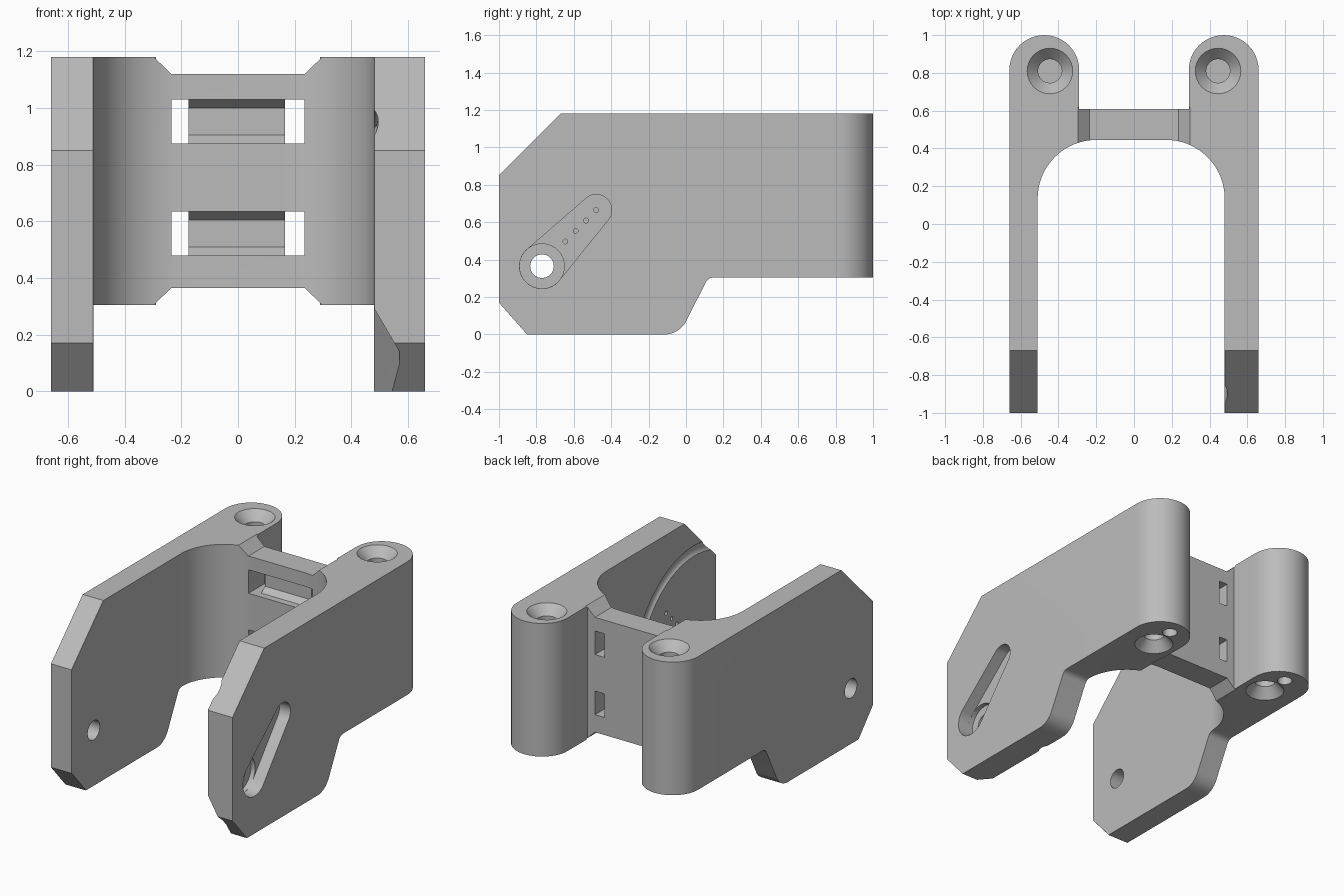
import bpy, bmesh, math
from mathutils import Vector, Matrix

cube = bpy.data.objects.get("Cube")
if cube:
    bpy.data.objects.remove(cube, do_unlink=True)

grey = bpy.data.materials.new("plain grey")
grey.use_nodes = True
colour = (0.5, 0.5, 0.5, 1)
grey.diffuse_color = colour
grey.node_tree.nodes["Principled BSDF"].inputs["Base Color"].default_value = colour


def to_object(bm, name):
    bmesh.ops.recalc_face_normals(bm, faces=bm.faces)
    mesh = bpy.data.meshes.new(name)
    bm.to_mesh(mesh)
    bm.free()
    mesh.materials.append(grey)
    obj = bpy.data.objects.new(name, mesh)
    bpy.context.collection.objects.link(obj)
    return obj


def arc(cx, cy, r, start, end, n=24):
    angles = [math.radians(start + (end - start) * i / n) for i in range(n + 1)]
    return [(cx + r * math.cos(a), cy + r * math.sin(a)) for a in angles]


def prism(name, outline, axis, lo, hi):
    """Extrude an outline along x (y,z points), y (x,z points) or z (x,y points)."""
    def place(p, d):
        return {"x": (d, *p), "y": (p[0], d, p[1]), "z": (*p, d)}[axis]
    bm = bmesh.new()
    face = bm.faces.new([bm.verts.new(place(p, lo)) for p in outline])
    new = bmesh.ops.extrude_face_region(bm, geom=[face])["geom"]
    shift = Vector(place((0, 0), hi - lo))
    bmesh.ops.translate(bm, vec=shift, verts=[v for v in new if isinstance(v, bmesh.types.BMVert)])
    return to_object(bm, name)


def hull(name, points):
    bm = bmesh.new()
    verts = [bm.verts.new(p) for p in points]
    bmesh.ops.convex_hull(bm, input=verts)
    return to_object(bm, name)


def lathe(name, profile, x, y):
    """Spin (radius, z) points round a vertical axis at x, y."""
    bm = bmesh.new()
    rings = [[bm.verts.new((px, py, z)) for px, py in arc(x, y, r, 0, 360, 32)[:-1]] for r, z in profile]
    for a, b in zip(rings, rings[1:]):
        for i in range(32):
            j = (i + 1) % 32
            bm.faces.new((a[i], a[j], b[j], b[i]))
    bm.faces.new(rings[0])
    bm.faces.new(rings[-1])
    return to_object(bm, name)


def combine(obj, tool, operation="DIFFERENCE"):
    mod = obj.modifiers.new("cut", "BOOLEAN")
    mod.operation = operation
    mod.solver = "EXACT"
    mod.object = tool
    bpy.context.view_layer.objects.active = obj
    bpy.ops.object.modifier_apply(modifier=mod.name)
    bpy.data.objects.remove(tool, do_unlink=True)


# Body: plan outline crossed with the side outline
plan = [(-0.66, -1.1)] + arc(-0.475, 0.815, 0.185, 180, 0) + [(-0.29, 0.61), (0.29, 0.61)]
plan += arc(0.475, 0.815, 0.185, 180, 0) + [(0.66, -1.1), (0.48, -1.1)]
plan += arc(0.17, 0.135, 0.31, 0, 90) + arc(-0.2, 0.135, 0.31, 90, 180) + [(-0.51, -1.1)]
side = [(-1, 0.17), (-1, 0.85), (-0.67, 1.18), (1.1, 1.18), (1.1, 0.305)]
side += arc(0.15, 0.255, 0.05, 90, 153, 8) + arc(-0.115, 0.13, 0.13, -27, -90, 12) + [(-0.85, 0)]
body = prism("clevis_bracket", plan, "z", -0.1, 1.3)
combine(body, prism("side_block", side, "x", -1, 1), "INTERSECT")

# Chamfer round the inner edge of each arm
bm = bmesh.new()
bm.from_mesh(body.data)
rim = []
for e in bm.edges:
    on_inner = any(all(abs(v.co.x - x) < 0.002 for v in e.verts) for x in (-0.51, 0.48))
    in_front = all(v.co.y < -0.1 for v in e.verts)
    if on_inner and in_front and len(e.link_faces) == 2 and e.calc_face_angle() > 0.5:
        rim.append(e)
bmesh.ops.bevel(bm, geom=rim, offset=0.03, segments=1, affect="EDGES", clamp_overlap=True)
bm.to_mesh(body.data)
bm.free()

# Waisted bridge, top and bottom
for edge, waist in ((1.18, 1.12), (0.305, 0.365)):
    out = edge + (edge - waist)
    combine(body, prism("waist", [(-0.36, out), (-0.235, waist), (0.235, waist), (0.36, out)], "y", 0.3, 0.62))

# Strap windows: a sloped pocket with a slot through at each end
for z in (0.48, 0.875):
    lo, hi = z, z + 0.155
    pts = [(x, y, h) for x in (-0.235, 0.235)
           for y, a, b in ((0.4, lo, hi), (0.49, lo, hi), (0.53, lo + 0.03, hi - 0.03)) for h in (a, b)]
    combine(body, hull("pocket", pts))
    for x0, x1 in ((-0.235, -0.175), (0.165, 0.235)):
        combine(body, prism("end_slot", [(x0, lo), (x1, lo), (x1, hi), (x0, hi)], "y", 0.4, 0.7))

# Countersunk screw holes in the posts
for s in (-1, 1):
    combine(body, lathe("top_hole", [(0.135, 1.195), (0.063, 1.12), (0.063, 0.9)], s * 0.445, 0.81))
    combine(body, lathe("bottom_hole", [(0.13, 0.29), (0.063, 0.37), (0.063, 0.6)], s * 0.445, 0.72))
    combine(body, lathe("pin_hole", [(0.045, 0.28), (0.045, 0.5)], s * 0.46, 0.89))

# Pivot hole through both arms
py, pz = -0.77, 0.365
combine(body, prism("pivot", arc(py, pz, 0.063, 0, 360, 32)[:-1], "x", -1, 1))

# Tapered lever recess on the outer face, with a deeper hub and four pin holes
ty, tz = -0.48, 0.665
lever = arc(ty, tz, 0.083, -45, 135, 20) + arc(py, pz, 0.12, 135, 315, 20)
combine(body, prism("lever", lever, "x", 0.58, 0.8))
combine(body, prism("hub", arc(py, pz, 0.1195, 0, 360, 40)[:-1], "x", 0.55, 0.8))
for i in range(4):
    hole = arc(ty - 0.055 * i, tz - 0.056 * i, 0.013, 0, 360, 12)[:-1]
    combine(body, prism("pin", hole, "x", 0.3, 0.7))

# Shallow ring groove on the inner face
bm = bmesh.new()
section = [bm.verts.new((0.447 + a, 0.6 + b, 0)) for a, b in arc(0, 0, 0.048, 0, 360, 20)[:-1]]
loop = [bm.edges.new((section[i - 1], section[i])) for i in range(20)]
bmesh.ops.spin(bm, geom=section + loop, cent=(0, 0, 0), axis=(1, 0, 0),
               angle=math.tau, steps=96, use_merge=True)
bmesh.ops.remove_doubles(bm, verts=bm.verts, dist=0.0001)
bmesh.ops.translate(bm, vec=(0, py, pz), verts=bm.verts)
combine(body, to_object(bm, "groove"))

# Relief at the lower front corner of the recessed arm
relief = [(0.57, -1.05, -0.02), (0.57, -0.87, -0.02), (0.47, -0.75, -0.02), (0.47, -1.05, -0.02),
          (0.57, -1.05, 0.14), (0.57, -0.96, 0.14), (0.47, -1.05, 0.31), (0.47, -0.94, 0.31)]
combine(body, hull("relief", relief))

# Finish
for o in bpy.context.selected_objects:
    o.select_set(False)
body.select_set(True)
bpy.context.view_layer.objects.active = body
bpy.ops.object.shade_smooth_by_angle(angle=math.radians(25))
